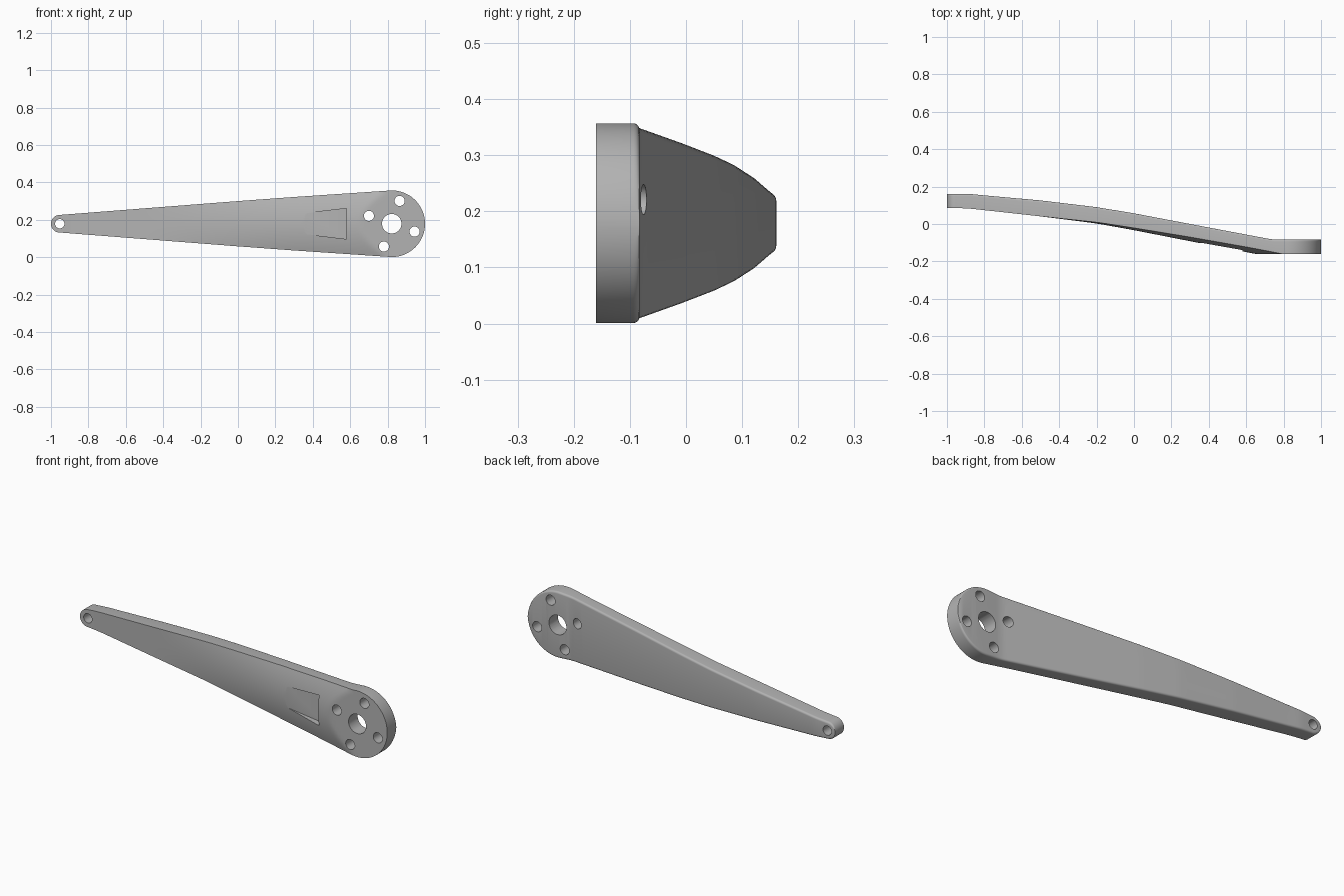
import bpy, bmesh, math

if "Cube" in bpy.data.objects:
    bpy.data.objects.remove(bpy.data.objects["Cube"], do_unlink=True)

MID = 0.179            # height of the arm's centre line
HUB_X, HUB_R = 0.822, 0.178
TIP_X, TIP_R = -0.953, 0.047

metal = bpy.data.materials.new("satin grey metal")
metal.use_nodes = True
GREY = (0.45, 0.45, 0.45, 1)
metal.diffuse_color = GREY
metal.node_tree.nodes["Principled BSDF"].inputs["Base Color"].default_value = GREY

# Profiles along the length: (x, value)
HALF = [(-0.953, 0.047), (-0.85, 0.055), (-0.4, 0.09), (0, 0.121), (0.3, 0.143), (0.82, 0.178)]
BACK = [(-0.88, 0.161), (-0.8, 0.153), (-0.5, 0.126), (-0.2, 0.09), (0, 0.057),
        (0.3, 0), (0.74, -0.083)]
FRONT = [(-0.9, 0.085), (-0.8, 0.074), (-0.5, 0.041), (-0.2, 0.003), (0, -0.033),
         (0.3, -0.092), (0.63, -0.156), (1, -0.228)]
CROWN = [(-0.5, 0), (-0.3, 0.004), (0, 0.012), (0.3, 0.022), (0.63, 0.028)]


def sample(pts, x):
    if x <= pts[0][0]:
        return pts[0][1]
    for (x0, v0), (x1, v1) in zip(pts, pts[1:]):
        if x <= x1:
            return v0 + (v1 - v0) * (x - x0) / (x1 - x0)
    return pts[-1][1]


def soft(pts, x, w=0.05):
    return sum(sample(pts, x + w * k / 4) for k in range(-4, 5)) / 9


def half_height(x):
    if x > HUB_X:
        return math.sqrt(max(HUB_R ** 2 - (x - HUB_X) ** 2, 0))
    if x < TIP_X:
        return math.sqrt(max(TIP_R ** 2 - (x - TIP_X) ** 2, 0))
    return sample(HALF, x)


def section(x):
    """Closed loop: crowned front, straight sides, back with rounded edges."""
    h = half_height(x)
    centre, crown = soft(FRONT, x), soft(CROWN, x)
    back = soft(BACK, x, 0.02)
    n = 20
    loop = []
    for i in range(n + 1):
        t = -1 + 2 * i / n
        loop.append((x, max(-0.16, centre + crown * t * t), MID + h * t))
    r = min(0.011, h * 0.3)
    rounded = [(h - r + r * math.cos(a), back - r + r * math.sin(a))
               for a in (math.pi / 2 * k / 5 for k in range(6))]
    loop += [(x, y, MID + z) for z, y in rounded]
    loop += [(x, y, MID - z) for z, y in reversed(rounded)]
    return loop


# Stations: round tip, tapering arm, round hub
xs = [TIP_X - TIP_R * math.cos(math.radians(a)) for a in range(3, 90, 6)]
xs += [TIP_X + (HUB_X - TIP_X) * i / 110 for i in range(111)]
xs += [HUB_X + HUB_R * math.sin(math.radians(a)) for a in range(4, 89, 4)]
xs.append(HUB_X + HUB_R * math.cos(math.radians(0.8)))


def finish(name, bm):
    bmesh.ops.recalc_face_normals(bm, faces=bm.faces[:])
    mesh = bpy.data.meshes.new(name)
    bm.to_mesh(mesh)
    bm.free()
    mesh.materials.append(metal)
    obj = bpy.data.objects.new(name, mesh)
    bpy.context.collection.objects.link(obj)
    return obj


# Lofted arm body
bm = bmesh.new()
rings = [[bm.verts.new(p) for p in section(x)] for x in xs]
for a, b in zip(rings, rings[1:]):
    for i in range(len(a)):
        j = (i + 1) % len(a)
        bm.faces.new((a[i], a[j], b[j], b[i]))
bm.faces.new(rings[0])
bm.faces.new(rings[-1])
arm = finish("crank_arm", bm)


def prism(bm, outline, y0, y1):
    """Extrude an x-z outline along y."""
    low = [bm.verts.new((x, y0, z)) for x, z in outline]
    high = [bm.verts.new((x, y1, z)) for x, z in outline]
    bm.faces.new(low)
    bm.faces.new(high)
    for i in range(len(low)):
        j = (i + 1) % len(low)
        bm.faces.new((low[i], low[j], high[j], high[i]))


def circle(x, z, r, n=40):
    return [(x + r * math.cos(2 * math.pi * k / n), z + r * math.sin(2 * math.pi * k / n))
            for k in range(n)]


# Cutter: axle hole, four bolt holes, tip hole, recess on the front
bm = bmesh.new()
prism(bm, circle(HUB_X, MID, 0.052), -0.4, 0.4)
for k in range(4):
    a = math.radians(71 + 90 * k)
    prism(bm, circle(HUB_X + 0.129 * math.cos(a), MID + 0.129 * math.sin(a), 0.027), -0.4, 0.4)
prism(bm, circle(TIP_X, MID, 0.025), -0.4, 0.4)
prism(bm, [(0.34, MID - 0.053), (0.58, MID - 0.082), (0.58, MID + 0.082), (0.34, MID + 0.053)],
      -0.4, -0.102)
cutter = finish("hole_cutter", bm)
cutter.hide_render = True

cut = arm.modifiers.new("holes", "BOOLEAN")
cut.operation = "DIFFERENCE"
cut.solver = "EXACT"
cut.object = cutter

# Apply the cut, then shade smooth with sharp edges kept
bpy.ops.object.select_all(action="DESELECT")
arm.select_set(True)
bpy.context.view_layer.objects.active = arm
bpy.ops.object.modifier_apply(modifier=cut.name)
bpy.data.objects.remove(cutter, do_unlink=True)
bpy.ops.object.shade_smooth_by_angle(angle=math.radians(30))
